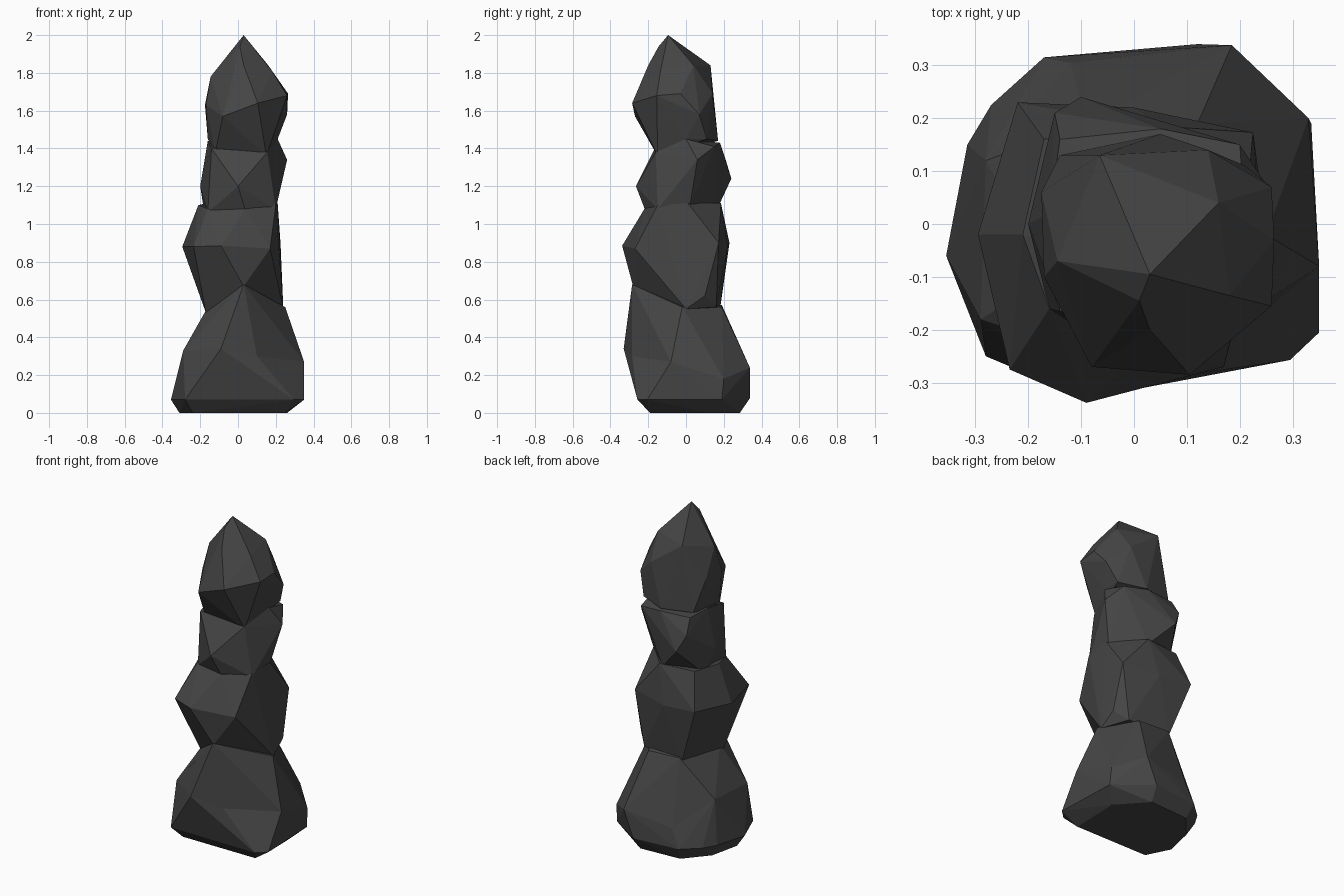
import bpy
import bmesh
from mathutils import Vector

default_cube = bpy.data.objects.get("Cube")
if default_cube:
    bpy.data.objects.remove(default_cube, do_unlink=True)

# Dark stone material shared by every boulder
stone = bpy.data.materials.new("dark_grey_stone")
stone.use_nodes = True
stone_colour = (0.06, 0.06, 0.06, 1.0)
stone.diffuse_color = stone_colour
stone_shader = stone.node_tree.nodes["Principled BSDF"]
stone_shader.inputs["Base Color"].default_value = stone_colour
stone_shader.inputs["Roughness"].default_value = 0.9


def boulder(name, *lumps):
    """Faceted rock made of convex lumps, with corners in hundredths of a unit."""
    mesh_builder = bmesh.new()
    for lump in lumps:
        corners = [mesh_builder.verts.new(Vector(corner) / 100) for corner in lump]
        hull = bmesh.ops.convex_hull(mesh_builder, input=corners)
        # Corners swallowed by the hull are not needed
        swallowed = [v for v in hull["geom_interior"] if isinstance(v, bmesh.types.BMVert)]
        bmesh.ops.delete(mesh_builder, geom=swallowed, context="VERTS")
    # Merge nearly coplanar triangles into broad facets
    bmesh.ops.dissolve_limit(mesh_builder, angle_limit=0.02,
                             verts=mesh_builder.verts[:], edges=mesh_builder.edges[:])
    bmesh.ops.recalc_face_normals(mesh_builder, faces=mesh_builder.faces[:])
    mesh = bpy.data.meshes.new(name)
    mesh_builder.to_mesh(mesh)
    mesh_builder.free()
    mesh.materials.append(stone)
    rock = bpy.data.objects.new(name, mesh)
    bpy.context.collection.objects.link(rock)
    return rock


# Wide base boulder: a flat-bottomed skirt and a tapering top that share a belly
base_foot = [(-31, -5, 0), (-24, -19, 0), (25, -19, 0), (26, 12, 0),
             (11, 28.5, 0), (-15, 27, 0), (-27, 13, 0)]
base_rim = [(-35.5, -6, 7), (-28, -25, 7), (29.5, -25.7, 7), (35, -20.5, 7),
            (33.5, 19, 7), (12, 34, 8), (-17, 31.5, 8), (-27, 22.5, 8), (-31.5, 15, 8)]
base_belly = [(-9, -33, 34), (-29, -18, 33), (10, -28.5, 30), (35, -8, 27),
              (33, 20, 18), (18.5, 33.8, 24), (-12, 30.5, 19), (-28, 12, 34)]
base_crown = [(3, -28.5, 68), (25, -2, 56), (12, 19, 56), (-9, 19, 57), (-16, -10, 56)]
boulder("base_boulder", base_foot + base_rim + base_belly, base_belly + base_crown)

# Second boulder, bulging to the front right
lower_foot = [(-17, -12, 53), (-10, 18, 55), (17, 16, 56), (24, 0, 55),
              (23.5, 10, 62), (3, -28, 67)]
lower_belly = [(-29.5, -2, 88), (-23.5, -27.5, 88), (-9, -33.8, 88.5), (17, -27, 87),
               (22.5, 17.3, 90), (-22, 23, 90), (0, 22, 88)]
lower_crown = [(-16, -16, 108), (4, -22, 108), (20, -15, 110), (21, 1, 111),
               (5, 18.5, 111), (-17, 16, 111), (-21, -2, 110)]
boulder("lower_boulder", lower_foot + lower_belly + lower_crown)

# Third boulder, with a pointed front
upper_foot = [(-16, -16, 106), (4, -21.5, 107), (20, -15, 108), (20, 2, 109),
              (4, 17, 109), (-18, 8, 107)]
upper_belly = [(0, -26.5, 120), (26, 6, 134), (-10, 24, 124), (-15, 21, 134), (-20, 0, 120)]
upper_crown = [(-14, -16.5, 140), (15.5, -16, 138), (21, 0, 145), (20, 15, 141),
               (5, 18, 143), (-14, 16, 143), (-16, 2, 144)]
boulder("upper_boulder", upper_foot + upper_belly + upper_crown)

# Peaked top boulder overhanging the front
peak_foot = [(-12, -15, 138), (15, -15, 136), (21, 0, 145), (21, 11, 145),
             (5, 17, 144), (-14, 13, 145), (-16, -4, 145)]
peak_belly = [(-8, -27, 157), (10.5, -28.5, 164), (26, -15.5, 168), (26.5, -3, 169),
              (26, 7, 158), (14, 14, 169), (-17.5, 6, 163), (-17, -10, 163)]
peak_shoulder = [(18, -13.5, 181), (16, 4, 184), (-6.5, 13, 184),
                 (-14.5, -7, 178), (3, -20, 184)]
peak_tip = [(3, -9.5, 200), (1, -14.5, 194)]
boulder("peak_boulder", peak_foot + peak_belly + peak_shoulder + peak_tip)
